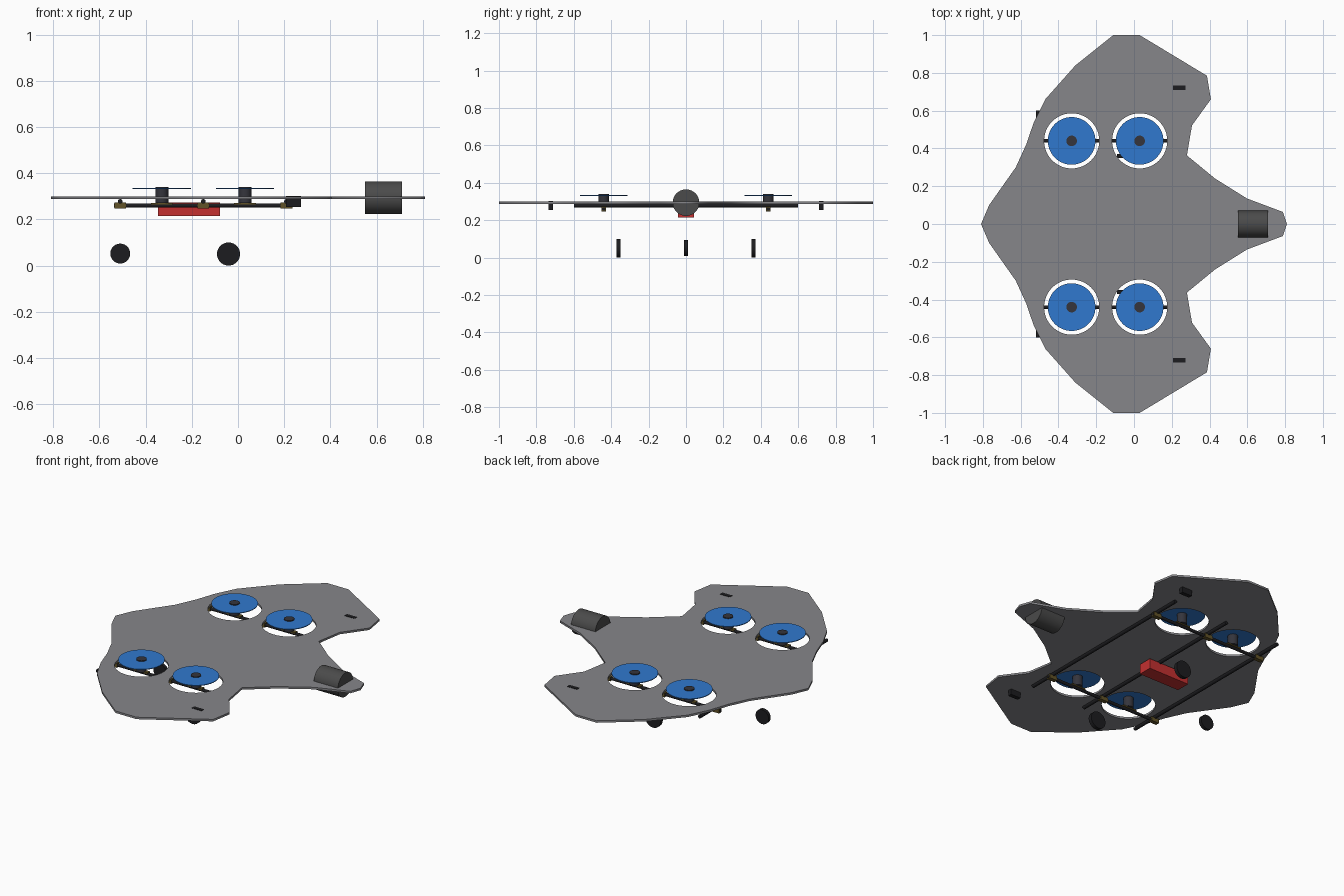
import bpy, math
from math import pi, cos, sin

if "Cube" in bpy.data.objects:
    bpy.data.objects.remove(bpy.data.objects["Cube"])


def mat(name, r, g, b):
    m = bpy.data.materials.new(name)
    m.diffuse_color = (r, g, b, 1)
    m.use_nodes = True
    m.node_tree.nodes["Principled BSDF"].inputs["Base Color"].default_value = m.diffuse_color
    return m


GREY = mat("airframe_grey", 0.24, 0.24, 0.255)
BLACK = mat("carbon_black", 0.012, 0.012, 0.014)
MOTOR = mat("motor_dark", 0.035, 0.035, 0.045)
DUCT = mat("duct_grey", 0.07, 0.07, 0.07)
BLUE = mat("propeller_blue", 0.03, 0.19, 0.62)
RED = mat("battery_red", 0.55, 0.03, 0.03)
OLIVE = mat("clamp_olive", 0.12, 0.085, 0.02)


def box(name, loc, size, m):
    bpy.ops.mesh.primitive_cube_add(size=1, location=loc)
    o = bpy.context.object
    o.name = name
    o.scale = size
    bpy.ops.object.transform_apply(location=False, rotation=False, scale=True)
    o.data.materials.append(m)
    return o


def cyl(name, loc, r, h, m, axis="z", n=48):
    rot = {"x": (0, pi / 2, 0), "y": (pi / 2, 0, 0), "z": (0, 0, 0)}[axis]
    bpy.ops.mesh.primitive_cylinder_add(vertices=n, radius=r, depth=h, location=loc, rotation=rot)
    o = bpy.context.object
    o.name = name
    o.data.materials.append(m)
    bpy.ops.object.shade_smooth_by_angle()
    return o


PLATE_Z = 0.294
MOTOR_X = (-0.33, 0.03)
ARM_Y = 0.44
SPAR_X = (-0.51, -0.15, 0.21)

# Flying-wing plate: half outline mirrored, with four rotor openings
half = [(-0.81, 0), (-0.767, 0.10), (-0.626, 0.30), (-0.571, 0.42), (-0.53, 0.54),
        (-0.47, 0.66), (-0.31, 0.84), (-0.11, 1.0), (0.03, 1.0), (0.386, 0.785),
        (0.407, 0.66), (0.307, 0.522), (0.28, 0.363), (0.43, 0.24), (0.598, 0.135),
        (0.788, 0.064), (0.81, 0)]
loops = [half + [(x, -y) for x, y in half[-2:0:-1]]]
for cx in MOTOR_X:
    for cy in (ARM_Y, -ARM_Y):
        loops.append([(cx + 0.146 * cos(2 * pi * i / 48), cy + 0.146 * sin(2 * pi * i / 48))
                      for i in range(48)])
curve = bpy.data.curves.new("wing_plate", "CURVE")
curve.dimensions = "2D"
curve.fill_mode = "BOTH"
curve.extrude = 0.006
for pts in loops:
    s = curve.splines.new("POLY")
    s.points.add(len(pts) - 1)
    for p, (x, y) in zip(s.points, pts):
        p.co = (x, y, 0, 1)
    s.use_cyclic_u = True
plate = bpy.data.objects.new("wing_plate", curve)
plate.location.z = PLATE_Z
bpy.context.collection.objects.link(plate)
bpy.context.view_layer.objects.active = plate
plate.select_set(True)
bpy.ops.object.convert(target="MESH")
plate = bpy.context.object
plate.data.materials.clear()
plate.data.materials.append(GREY)

# Cross spars under the plate
for x in SPAR_X:
    cyl("cross_spar", (x, 0, 0.278), 0.01, 1.2, BLACK, "y", 24)

for side in (-1, 1):
    y = side * ARM_Y
    # Motor arm with clamps where it meets the spars
    cyl("motor_arm", (-0.15, y, 0.26), 0.009, 0.774, BLACK, "x", 24)
    for x in SPAR_X:
        box("spar_clamp", (x, y, 0.26), (0.05, 0.024, 0.025), OLIVE)
    # Lift motors and propeller discs
    for x in MOTOR_X:
        box("motor_mount", (x, y, 0.268), (0.094, 0.024, 0.008), OLIVE)
        cyl("lift_motor", (x, y, 0.305), 0.028, 0.07, MOTOR)
        cyl("propeller_disc", (x, y, 0.333), 0.126, 0.004, BLUE, n=64)
    # Control servo and main wheel
    box("control_servo", (0.24, side * 0.722, 0.278), (0.066, 0.024, 0.048), BLACK)
    cyl("main_wheel", (-0.041, side * 0.36, 0.05), 0.05, 0.022, BLACK, "y")

# Nose wheel, battery and rear thrust duct
cyl("nose_wheel", (-0.51, 0, 0.052), 0.043, 0.02, BLACK, "y")
box("battery", (-0.212, 0, 0.244), (0.27, 0.084, 0.06), RED)
cyl("thrust_duct", (0.63, 0, PLATE_Z), 0.071, 0.16, DUCT, "x", 64)
